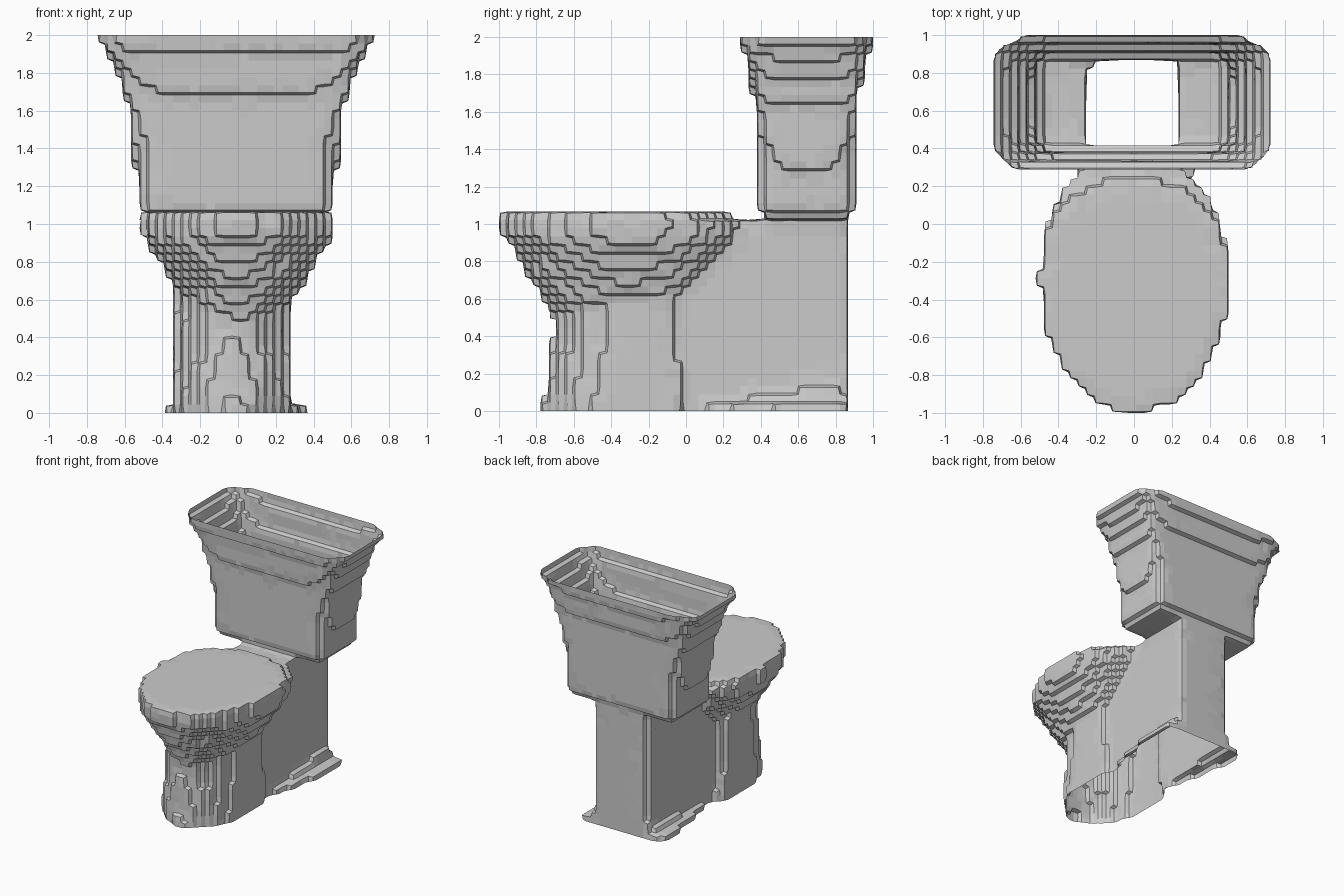
import bpy, bmesh, math
from mathutils import Vector

cube = bpy.data.objects.get("Cube")
if cube:
    bpy.data.objects.remove(cube, do_unlink=True)

porcelain = bpy.data.materials.new("grey_porcelain")
porcelain.use_nodes = True
grey = (0.6, 0.6, 0.6, 1)
porcelain.diffuse_color = grey
porcelain.node_tree.nodes["Principled BSDF"].inputs["Base Color"].default_value = grey


def outline(height, half_width, front, middle, back, front_power, back_power):
    """Egg-shaped outline with separate roundness for front and back."""
    points = []
    count = 48
    for i in range(count):
        angle = math.tau * (i + 0.5) / count
        c, s = math.cos(angle), math.sin(angle)
        power, reach = (back_power, back - middle) if s > 0 else (front_power, middle - front)
        radius = (abs(c) ** power + abs(s) ** power) ** (-1 / power)
        points.append((half_width * radius * c, middle + reach * radius * s, height))
    return points


def straight(t):
    return t


def swelling(t):
    return math.sin(t * math.pi / 2)


def flaring(t):
    return t ** 3


def loft(name, bottom, top, ease, front_power, back_power, steps=12):
    """Closed solid between two outlines: (height, half width, front, middle, back)."""
    bm = bmesh.new()
    rings = []
    for step in range(steps + 1):
        t = step / steps
        height, *sizes = [
            a + (b - a) * (ease(t) if i else t) for i, (a, b) in enumerate(zip(bottom, top))]
        points = outline(height, *sizes, front_power, back_power)
        rings.append([bm.verts.new(p) for p in points])
    for lower, upper in zip(rings, rings[1:]):
        for i in range(len(lower)):
            bm.faces.new((lower[i - 1], lower[i], upper[i], upper[i - 1]))
    bm.faces.new(rings[0][::-1])
    bm.faces.new(rings[-1])
    mesh = bpy.data.meshes.new(name)
    bm.to_mesh(mesh)
    bm.free()
    part = bpy.data.objects.new(name, mesh)
    bpy.context.collection.objects.link(part)
    return part


# Back block of the pedestal, which carries the other parts
toilet = loft("toilet", (0, 0.25, -0.6, 0.2, 0.86), (1.035, 0.25, -0.6, 0.2, 0.86),
              straight, 8, 24)

# Rounded front column, slightly off centre
column = loft("front_column", (0, 0.32, -0.77, -0.3, 0.02), (0.65, 0.3, -0.7, -0.3, 0),
              swelling, 2, 6)
column.location.x = -0.03

# Foot spreading towards the back
foot = loft("foot", (0, 0.42, -0.3, 0.7, 0.88), (0.12, 0.26, -0.2, 0.7, 0.86),
            swelling, 1.6, 8)

# Bowl, its rim and its flat lid
bowl = loft("bowl", (0.47, 0.21, -0.69, -0.3, 0.02), (0.93, 0.5, -0.97, -0.3, 0.3),
            straight, 2.1, 2.3)
rim = loft("rim", (0.92, 0.49, -0.97, -0.3, 0.31), (1.03, 0.5, -1, -0.3, 0.38),
           straight, 2.1, 2.3)
lid = loft("lid", (0.95, 0.5, -1, -0.3, 0.24), (1.075, 0.5, -1, -0.3, 0.24),
           straight, 2, 2.3)

# Cistern with a sloping underside and a flared rim
base = loft("cistern_base", (1.02, 0.47, 0.43, 0.65, 0.87), (1.09, 0.52, 0.4, 0.65, 0.9),
            straight, 9, 9)
cistern = loft("cistern", (1.07, 0.53, 0.39, 0.65, 0.9), (2, 0.73, 0.28, 0.65, 1),
               flaring, 9, 9)
cistern.location.x = base.location.x = -0.01

# Merge the parts and turn them into stepped blocks
parts = [column, foot, bowl, rim, lid, base, cistern]
for part in parts:
    union = toilet.modifiers.new("union_" + part.name, 'BOOLEAN')
    union.operation, union.solver, union.object = 'UNION', 'EXACT', part
blocks = toilet.modifiers.new("blocks", 'REMESH')
blocks.mode, blocks.octree_depth, blocks.scale = 'BLOCKS', 6, 22.5 / 32
bpy.context.view_layer.update()
mesh = bpy.data.meshes.new_from_object(
    toilet.evaluated_get(bpy.context.evaluated_depsgraph_get()))
toilet.modifiers.clear()
toilet.data = mesh
for part in parts:
    bpy.data.objects.remove(part, do_unlink=True)

# Open the shell at the floor and at the cistern top
bm = bmesh.new()
bm.from_mesh(mesh)
low, high = (pick(v.co.z for v in bm.verts) for pick in (min, max))
caps = [f for f in bm.faces
        if all(v.co.z < low + 0.01 for v in f.verts)
        or all(v.co.z > high - 0.01 for v in f.verts)]
bmesh.ops.delete(bm, geom=caps, context='FACES')

# Chamfer the steps by averaging neighbours
moved = {}
for v in bm.verts:
    near = [e.other_vert(v).co for e in v.link_edges if e.is_boundary or not v.is_boundary]
    moved[v] = v.co.lerp(sum(near, Vector()) / len(near), 0.6)
for v, position in moved.items():
    v.co = position

# Clean up flat areas and keep every face flat
bmesh.ops.dissolve_limit(bm, angle_limit=0.02, verts=bm.verts, edges=bm.edges)
for f in bm.faces:
    f.smooth = False
bm.to_mesh(mesh)
bm.free()
mesh.materials.clear()
mesh.materials.append(porcelain)
